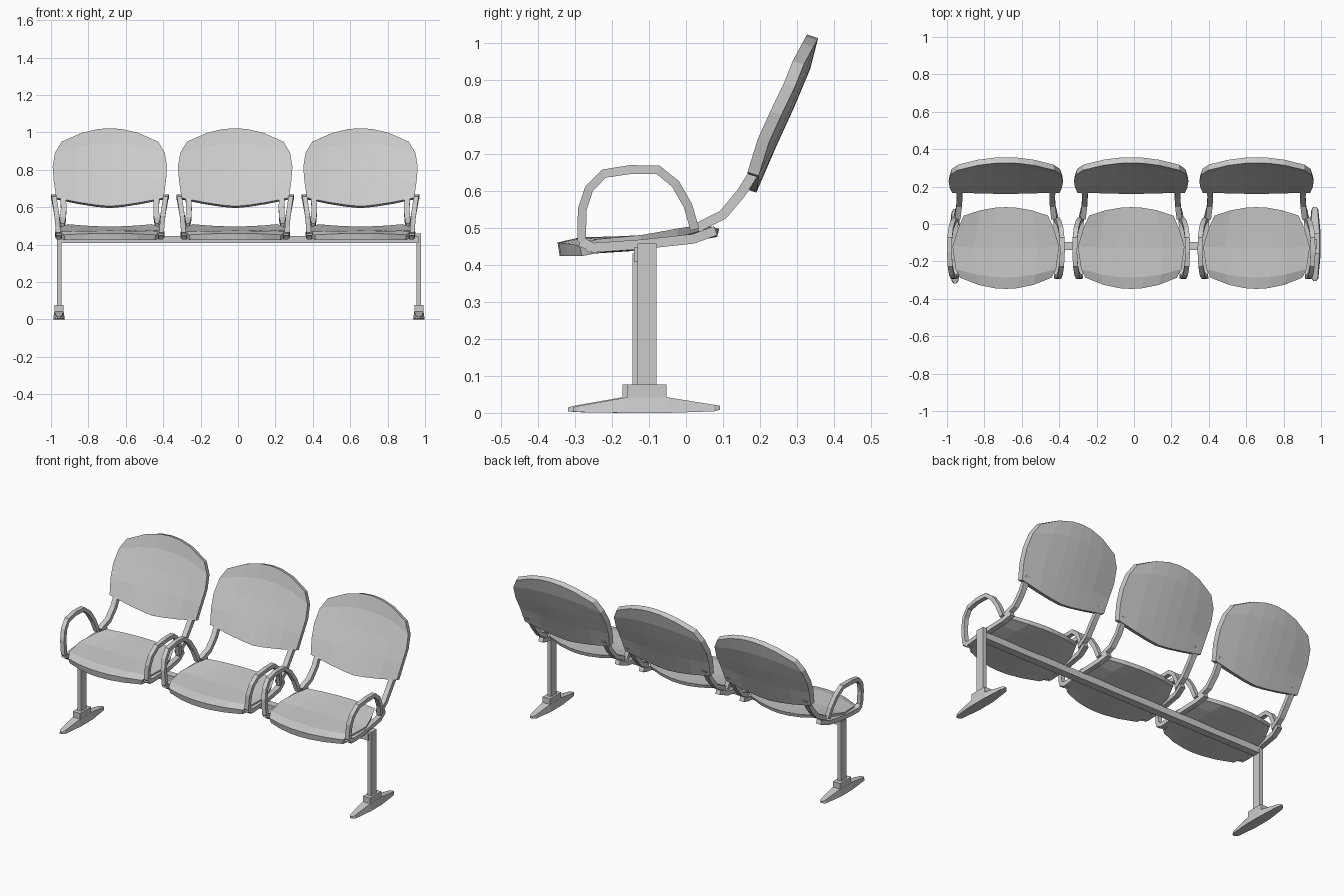
import bpy, math
from mathutils import Vector

if "Cube" in bpy.data.objects:
    bpy.data.objects.remove(bpy.data.objects["Cube"])


def mesh_object(name, verts, faces):
    me = bpy.data.meshes.new(name)
    me.from_pydata(verts, [], faces)
    me.update()
    ob = bpy.data.objects.new(name, me)
    bpy.context.collection.objects.link(ob)
    bpy.context.view_layer.objects.active = ob
    ob.select_set(True)
    bpy.ops.object.mode_set(mode='EDIT')
    bpy.ops.mesh.select_all(action='SELECT')
    bpy.ops.mesh.normals_make_consistent(inside=False)
    bpy.ops.object.mode_set(mode='OBJECT')
    ob.select_set(False)
    return ob


def loft(name, rings):
    """Skin a list of equal sized rings and cap both ends."""
    n = len(rings[0])
    verts = [p for r in rings for p in r]
    faces = [(i * n + k, i * n + (k + 1) % n, (i + 1) * n + (k + 1) % n, (i + 1) * n + k)
             for i in range(len(rings) - 1) for k in range(n)]
    last = (len(rings) - 1) * n
    faces += [tuple(range(n)), tuple(range(last, last + n))]
    return mesh_object(name, verts, faces)


def sweep(name, path, width, thick):
    """Rectangular bar along (x, y, z) points, flat in x."""
    pts = [Vector(p) for p in path]
    rings = []
    for i, p in enumerate(pts):
        t = pts[min(i + 1, len(pts) - 1)] - pts[max(i - 1, 0)]
        nrm = Vector((0, -t.z, t.y)).normalized() * thick / 2
        side = Vector((width / 2, 0, 0))
        rings.append([p + side + nrm, p - side + nrm, p - side - nrm, p + side - nrm])
    return loft(name, rings)


def slab(name, cols, rows, front, back):
    """Closed panel between two grids; front/back map (u, row) to a point."""
    nc, nr = len(cols), len(rows)
    verts = [f(u, r) for f in (front, back) for r in rows for u in cols]
    off = nc * nr
    faces = []
    for i in range(nr - 1):
        for j in range(nc - 1):
            q = (i * nc + j, i * nc + j + 1, (i + 1) * nc + j + 1, (i + 1) * nc + j)
            faces += [q, tuple(k + off for k in reversed(q))]
    rim = (list(range(nc)) + [i * nc + nc - 1 for i in range(1, nr)]
           + [(nr - 1) * nc + j for j in range(nc - 2, -1, -1)]
           + [i * nc for i in range(nr - 2, 0, -1)])
    for a, b in zip(rim, rim[1:] + rim[:1]):
        faces.append((a, b, b + off, a + off))
    return mesh_object(name, verts, faces)


def box(name, x, y, z):
    return loft(name, [[(a, y[0], z[0]), (a, y[1], z[0]), (a, y[1], z[1]), (a, y[0], z[1])] for a in x])


COLS = (-1, -0.55, -0.2, 0.2, 0.55, 1)
COLS_BACK = (-1, -0.58, -0.25, 0, 0.25, 0.58, 1)

# seat rows: fraction front to back, half width, top z, thickness
SEAT = [(0.0, .245, .460, .036), (.14, .268, .474, .046), (.5, .285, .478, .040),
        (.8, .255, .490, .030), (1.0, .225, .497, .022)]
# back rows: fraction bottom to top, half width, bulge, edge concavity
BACK = [(0.0, .287, 0, .012), (.3, .300, .004, .024), (.55, .306, .010, .026),
        (.8, .294, .012, .022), (1.0, .258, 0, .010)]


def make_seat(cx):
    def top(u, r):
        y0, y1 = -.347 + .06 * u * u, .09 - .045 * u * u
        return (cx + u * r[1], y0 + (y1 - y0) * r[0], r[2] + .012 * u * u * r[0] - .008 * u * u * (1 - r[0]))

    def bottom(u, r):
        x, y, z = top(u, r)
        return (cx + (x - cx) * .98, y + .012 * (.5 - r[0]), z - r[3] * (1 - .2 * u * u))
    cols = (-1, -.6, -.25, 0, .25, .6, 1)
    slab("seat", cols, SEAT, top, bottom)


def make_back(cx):
    def point(u, r, rear):
        a = abs(u)
        z0 = .605 + .045 * a ** 1.4
        z1 = 1.022 - .072 * a ** 2
        z = z0 + (z1 - z0) * r[0]
        y = .162 + (z - .61) * .40 + r[2] - r[3] * u * u
        k = 1.0
        if rear:
            y += .030
            z -= .010
            k = .985
        return (cx + u * r[1] * k, y, z)
    slab("backrest", COLS_BACK, BACK, lambda u, r: point(u, r, False), lambda u, r: point(u, r, True))


ARM = [(.272, -.25, .437), (.276, -.282, .468), (.283, -.280, .55), (.291, -.262, .605),
       (.298, -.222, .646), (.302, -.15, .657), (.300, -.075, .656), (.294, -.028, .618),
       (.284, .005, .56), (.272, .024, .495)]
RAIL = [(.273, -.285, .462), (.275, -.25, .446), (.278, -.12, .455), (.268, .02, .470), (.255, .08, .492)]
SUPPORT = [(.258, .03, .500), (.25, .10, .535), (.247, .15, .595), (.252, .20, .675)]

# three chairs, each with mirrored arms and back supports
for cx in (-.685, -.015, .655):
    make_seat(cx)
    make_back(cx)
    for s in (-1, 1):
        for name, path, w, t in (("armrest", ARM, .026, .024), ("seat_rail", RAIL, .030, .026),
                                 ("back_support", SUPPORT, .030, .026)):
            sweep(name, [(cx + s * x, y, z) for x, y, z in path], w, t)

# cross beam under the seats
box("beam", (-.965, .965), (-.14, -.095), (.408, .447))

# foot sections: y offset, half width, bottom z, top z
FOOT = [(-.200, .008, .004, .015), (-.185, .019, .002, .019), (-.055, .031, 0, .042),
        (.055, .031, 0, .042), (.180, .019, .004, .022), (.197, .008, .008, .019)]

# end legs with spreading feet
for cx, cy in ((-.957, -.118), (.967, -.105)):
    box("leg", (cx - .012, cx + .012), (cy - .026, cy + .026), (.06, .458 if cx > 0 else .43))
    box("leg_socket", (cx - .024, cx + .024), (cy - .053, cy + .053), (.01, .076))
    loft("foot", [[(cx - w, cy + y, b), (cx + w, cy + y, b), (cx + w * .8, cy + y, t), (cx - w * .8, cy + y, t)]
                  for y, w, b, t in FOOT])
